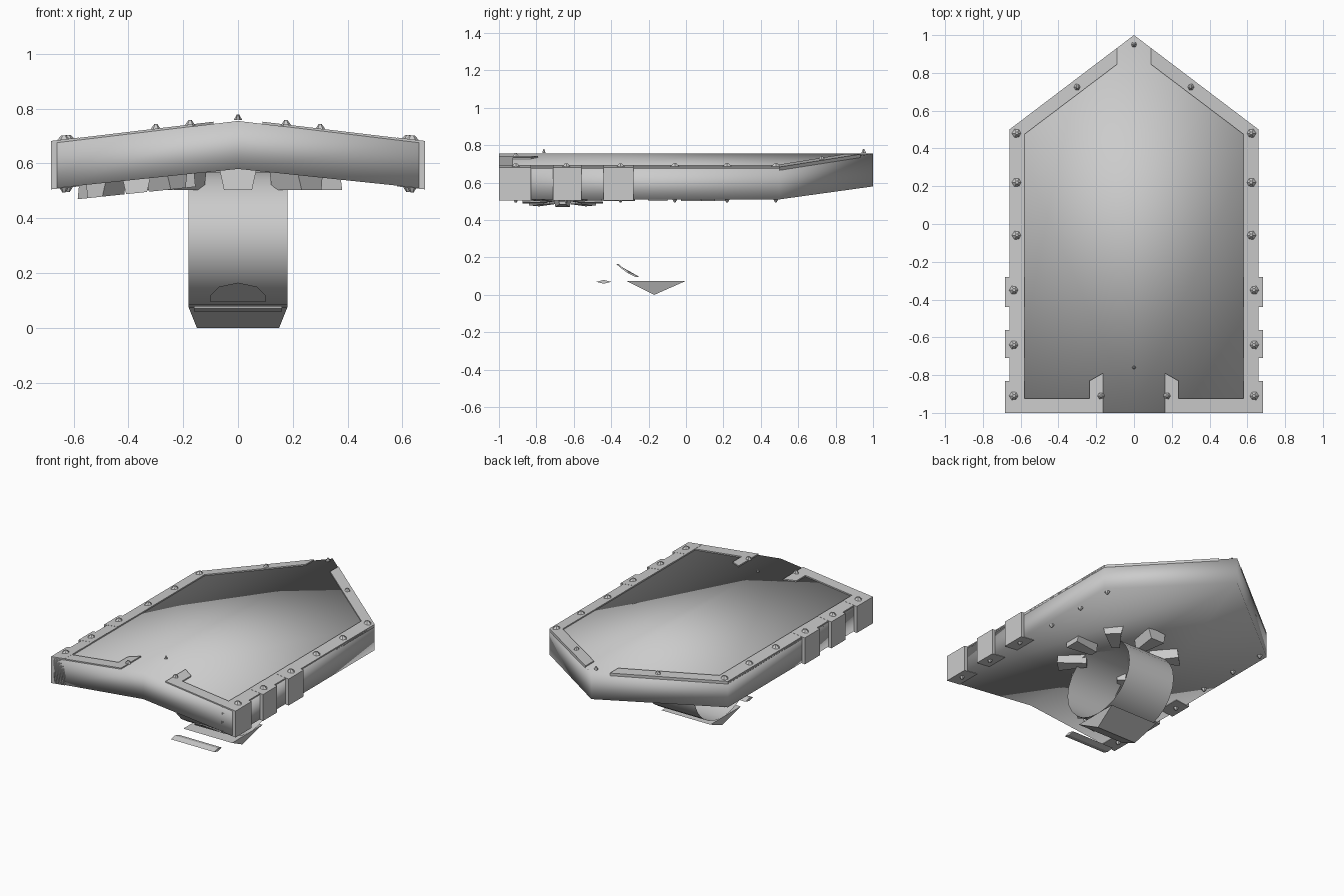
import bpy, bmesh, math
from mathutils import Vector, Matrix

if "Cube" in bpy.data.objects:
    bpy.data.objects.remove(bpy.data.objects["Cube"])

steel = bpy.data.materials.new("grey_steel")
steel.diffuse_color = (0.6, 0.6, 0.6, 1)
steel.use_nodes = True
steel.node_tree.nodes["Principled BSDF"].inputs["Base Color"].default_value = steel.diffuse_color


def top(x):
    return 0.755 - 0.12 * abs(x)


def under(x):
    return 0.58 - 0.105 * abs(x)


def make(name, verts, faces, smooth=None, recalc=True):
    me = bpy.data.meshes.new(name)
    me.from_pydata(verts, [], faces)
    if recalc:
        bm = bmesh.new()
        bm.from_mesh(me)
        bmesh.ops.recalc_face_normals(bm, faces=bm.faces)
        bm.to_mesh(me)
        bm.free()
    me.materials.append(steel)
    ob = bpy.data.objects.new(name, me)
    bpy.context.collection.objects.link(ob)
    if smooth:
        me.polygons.foreach_set("use_smooth", [True] * len(me.polygons))
    return ob


def loft(name, low, high, smooth=None):
    """Closed solid between two loops with equal point counts."""
    n = len(low)
    sides = [(i, (i + 1) % n, n + (i + 1) % n, n + i) for i in range(n)]
    return make(name, low + high, [tuple(range(n))[::-1], tuple(range(n, 2 * n))] + sides, smooth)


# Shield body: shallow gabled slab with a pointed end, softly shaded
outline = [(0, -1), (.66, -1), (.66, .5), (0, 1), (-.66, .5), (-.66, -1)]
n = 6
verts = [(x, y, under(x)) for x, y in outline] + [(x, y, top(x)) for x, y in outline]
faces = [(i, (i + 1) % n, n + (i + 1) % n, n + i) for i in range(n)]
faces += [(6, 7, 8, 9), (6, 9, 10, 11), (3, 2, 1, 0), (5, 4, 3, 0)]
make("shield_body", verts, faces, True)

# Raised rim on each half, open at the tip and at the front centre
rim = [(.165, -1), (.66, -1), (.66, .5), (.09, .932), (.09, .845), (.58, .475),
       (.58, -.925), (.235, -.925), (.235, -.83), (.165, -.79)]
for s, side in ((1, "right"), (-1, "left")):
    loft("rim_" + side, [(s * x, y, top(x) - .01) for x, y in rim],
         [(s * x, y, top(x) + .008) for x, y in rim])
    # Clamps wrapped around the long edge
    for k, (y0, y1) in enumerate(((-1, -.83), (-.71, -.56), (-.44, -.28))):
        box = [(.58, y0), (.682, y0), (.682, y1), (.58, y1)]
        loft(f"edge_clamp_{side}_{k}", [(s * x, y, under(x) - .003) for x, y in box],
             [(s * x, y, top(x) + .009) for x, y in box])


# Faceted rivets on both faces
def rivet(x, y, up, r=.028):
    base = top(x) + .004 if up else under(x)
    d = 1 if up else -1
    ring = [(math.cos(a), math.sin(a)) for a in [k * math.pi / 3 for k in range(6)]]
    loft("rivet", [(x + r * c, y + r * q, base) for c, q in ring],
         [(x + r * .3 * c, y + r * .3 * q, base + d * .02) for c, q in ring])


for x, y in ((.62, .48), (.62, .22), (.62, -.06), (.635, -.35), (.635, -.64), (.635, -.91),
             (.3, .725), (.175, -.91)):
    for s in (1, -1):
        rivet(s * x, y, True, .02 if x < .5 else .028)
        if x > .5:
            rivet(s * x, y, False, .018)
rivet(0, .95, True, .015)
rivet(0, -.76, True, .01)


# Ring of wedge teeth on the underside
def tooth_ring(name, cx, cy, r0, r1, w0, w1, z0, z1, tilt):
    m = Matrix.Translation((cx, cy, 0))
    for k in range(8):
        rot = Matrix.Rotation(k * math.pi / 4, 4, 'Z')
        foot = [(r0, -w0), (r1, -w1), (r1, w1), (r0, w0)]
        low, high = [], []
        for u, v in foot:
            p = m @ rot @ Vector((u, v * .85, 0))
            q = m @ rot @ Vector((u * .97, v * 1.2, 0))
            low.append((p.x, p.y, z0 + tilt * (p.x - cx)))
            high.append((q.x, q.y, z1 + tilt * (q.x - cx)))
        loft(f"{name}_{k}", low, high)


tooth_ring("strap_mount_tooth", 0, -.15, .2, .38, .03, .06, .503, .6, 0)
tooth_ring("side_mount_tooth", -.37, -.66, .08, .215, .02, .045, .492, .56, .105)

# Arm strap: open thin band whose axis runs across the shield
CY, CZ, RY, RZ, N = -.13, .325, .30, .25, 24
band = []
for k in range(N):
    a = 2 * math.pi * k / N
    for x in (-.18, .18):
        band.append((x, CY + RY * math.cos(a), CZ + RZ * math.sin(a)))
make("arm_strap", band, [(2 * k, 2 * k + 1, (2 * k + 3) % (2 * N), (2 * k + 2) % (2 * N))
                         for k in range(N)], True)

# Wedge keel below the strap
make("strap_keel", [(-.18, -.32, .075), (.18, -.32, .075), (.18, 0, .075), (-.18, 0, .075),
                    (-.15, -.17, 0), (.15, -.17, 0)],
     [(0, 1, 2, 3), (0, 4, 5, 1), (2, 5, 4, 3), (1, 5, 2), (3, 4, 0)])

# Thin buckle bar in front of the keel
sec = [(-.48, .07), (-.44, .06), (-.40, .07), (-.44, .08)]
loft("buckle_bar", [(-.16, y, z) for y, z in sec], [(.16, y, z) for y, z in sec])


# Arched flap lying on the strap
def on_strap(x, z, off):
    return (x, CY - (RY + off) * math.sqrt(max(0, 1 - ((z - CZ) / (RZ + off)) ** 2)), z)


flap = [(-.1, .095), (.1, .095), (.1, .12), (.07, .15), (0, .165), (-.07, .15), (-.1, .12)]
loft("strap_flap", [on_strap(x, z, 0) for x, z in flap], [on_strap(x, z, .008) for x, z in flap])
